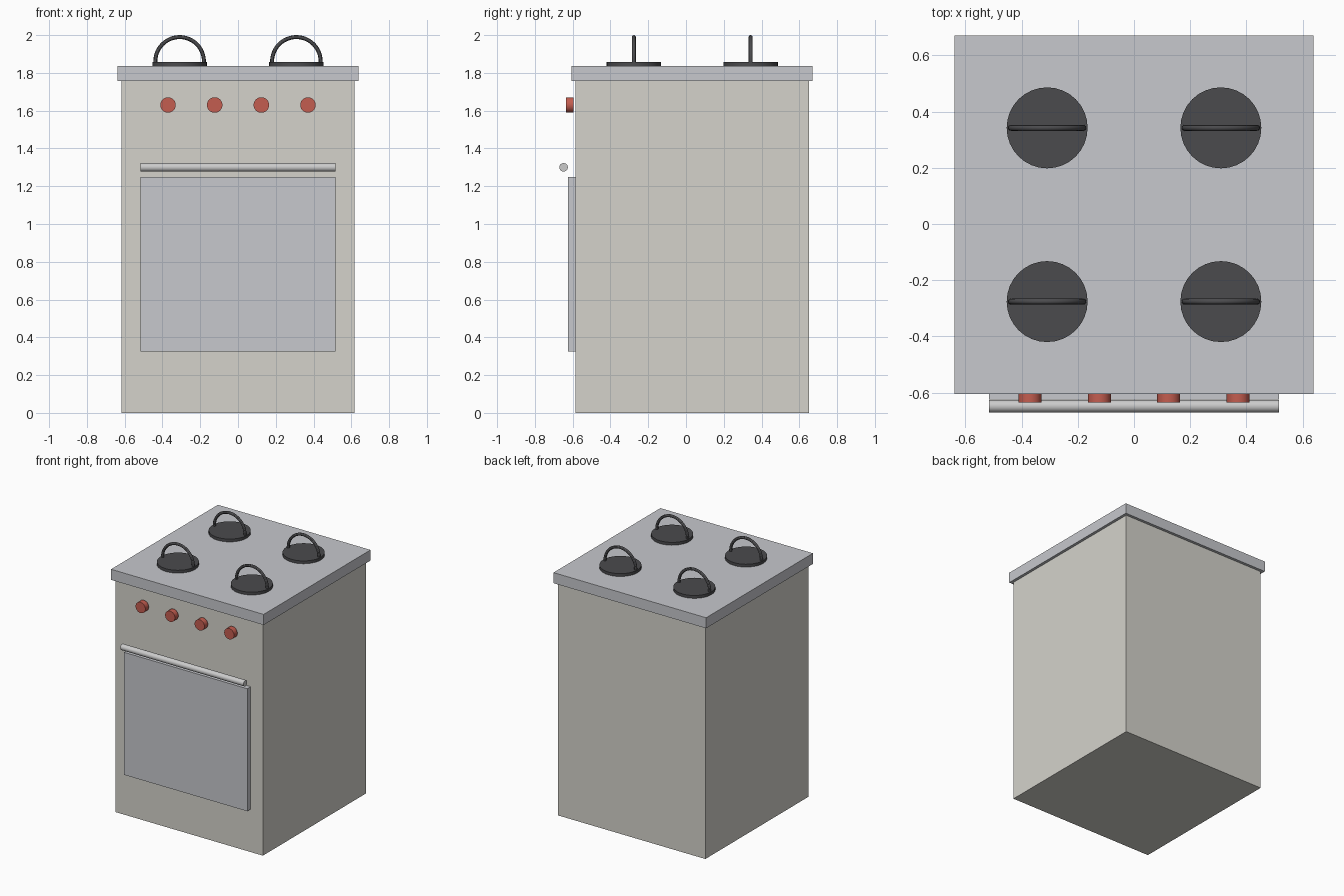
import bpy
from math import pi

if "Cube" in bpy.data.objects:
    bpy.data.objects.remove(bpy.data.objects["Cube"])

CY = 0.033  # depth centre of the cabinet


def material(name, rgb):
    m = bpy.data.materials.new(name)
    m.diffuse_color = (*rgb, 1)
    m.use_nodes = True
    m.node_tree.nodes["Principled BSDF"].inputs["Base Color"].default_value = m.diffuse_color
    return m


enamel = material("enamel", (0.66, 0.65, 0.60))
steel = material("steel", (0.57, 0.58, 0.61))
iron = material("iron", (0.07, 0.07, 0.075))
red = material("red", (0.55, 0.11, 0.08))


def finish(name, mat, smooth=False):
    ob = bpy.context.object
    ob.name = name
    if mat:
        ob.data.materials.append(mat)
    if smooth:
        bpy.ops.object.shade_smooth_by_angle()
    return ob


def box(name, x, y, z, mat):
    """Box from (min, max) ranges."""
    bpy.ops.mesh.primitive_cube_add(size=1, location=[sum(r) / 2 for r in (x, y, z)])
    bpy.context.object.scale = [r[1] - r[0] for r in (x, y, z)]
    bpy.ops.object.transform_apply(location=False, rotation=False, scale=True)
    return finish(name, mat)


def cylinder(name, radius, depth, loc, mat, rot=(0, 0, 0)):
    bpy.ops.mesh.primitive_cylinder_add(vertices=32, radius=radius, depth=depth,
                                        location=loc, rotation=rot)
    return finish(name, mat, True)


# Cabinet, hob plate and oven door
box("cabinet", (-0.617, 0.617), (CY - 0.617, CY + 0.617), (0, 1.757), enamel)
box("hob_plate", (-0.638, 0.638), (CY - 0.638, CY + 0.638), (1.757, 1.837), steel)
box("oven_door", (-0.515, 0.515), (-0.625, -0.57), (0.324, 1.25), steel)

# Oven handle bar
cylinder("oven_handle", 0.0225, 1.03, (0, -0.648, 1.30), None, (0, pi / 2, 0))

# Control knobs
for i in range(4):
    cylinder("control_knob", 0.041, 0.041, ((i - 1.5) * 0.247, -0.615, 1.63),
             red, (pi / 2, 0, 0))

# Burners: a disc with an upright ring, half sunk in the hob
for sx in (-1, 1):
    for sy in (-1, 1):
        x, y = sx * 0.309, CY + sy * 0.309
        cylinder("burner_disc", 0.144, 0.023, (x, y, 1.847), iron)
        bpy.ops.mesh.primitive_torus_add(location=(x, y, 1.861), rotation=(pi / 2, 0, 0),
                                         major_radius=0.1285, minor_radius=0.0105,
                                         major_segments=48, minor_segments=12)
        finish("burner_ring", iron, True)
